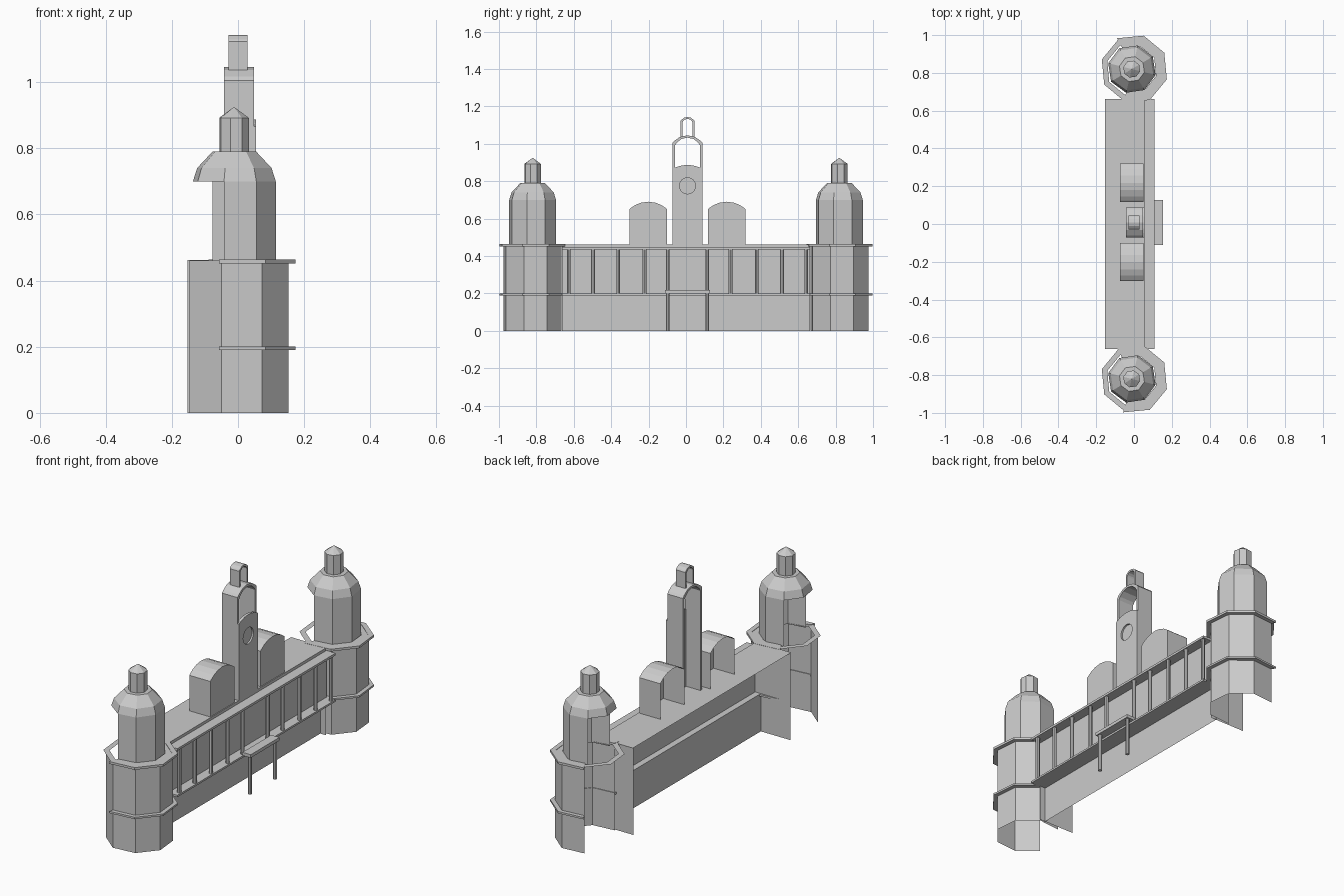
import bpy, bmesh
from math import sin, cos, radians, pi

if "Cube" in bpy.data.objects:
    bpy.data.objects.remove(bpy.data.objects["Cube"])


def finish(name, bm):
    me = bpy.data.meshes.new(name)
    bm.to_mesh(me)
    bm.free()
    ob = bpy.data.objects.new(name, me)
    bpy.context.collection.objects.link(ob)
    return ob


def lathe(name, prof, cy, steps=8, start=-107, cx=-0.003, closed=False):
    """Turn an (r, z) profile through a number of 45 degree flat sides."""
    bm = bmesh.new()
    full = steps == 8
    cols = []
    for i in range(steps if full else steps + 1):
        a = radians(start + 45 * i)
        cols.append([bm.verts.new((cx + r * cos(a), cy + r * sin(a), z)) for r, z in prof])
    m = len(prof)
    for i in range(steps):
        a, b = cols[i], cols[(i + 1) % len(cols)]
        for j in range(m if closed else m - 1):
            k = (j + 1) % m
            bm.faces.new((a[j], b[j], b[k], a[k]))
    if closed and not full:
        bm.faces.new(cols[0])
        bm.faces.new(cols[-1][::-1])
    bmesh.ops.remove_doubles(bm, verts=bm.verts, dist=1e-5)
    return finish(name, bm)


def extrude_x(name, pts, x0, x1, back=True, floor=True):
    """Extrude a (y, z) outline along x, optionally leaving back and floor open."""
    bm = bmesh.new()
    a = [bm.verts.new((x0, y, z)) for y, z in pts]
    b = [bm.verts.new((x1, y, z)) for y, z in pts]
    n = len(pts)
    for i in range(n if floor else n - 1):
        j = (i + 1) % n
        bm.faces.new((a[i], a[j], b[j], b[i]))
    bm.faces.new(b)
    if back:
        bm.faces.new(a[::-1])
    if back and floor:
        bmesh.ops.recalc_face_normals(bm, faces=bm.faces)
    return finish(name, bm)


def box(name, x0, x1, y0, y1, z0, z1):
    return extrude_x(name, [(y0, z0), (y1, z0), (y1, z1), (y0, z1)], x0, x1)


def sheet(name, pts):
    bm = bmesh.new()
    bm.faces.new([bm.verts.new(p) for p in pts])
    return finish(name, bm)


def arch(c, w, z0, zs, zt, n=8):
    """Outline from right foot over a rounded top to left foot."""
    r = (w * w + (zt - zs) ** 2) / (2 * (zt - zs))
    pts = [(c + w, z0)]
    for i in range(n + 1):
        y = w * cos(pi * i / n)
        pts.append((c + y, zt - r + (r * r - y * y) ** 0.5))
    return pts + [(c - w, z0)]


def post(name, x, y, z0, z1, r=0.01):
    bm = bmesh.new()
    ret = bmesh.ops.create_cone(bm, cap_ends=True, segments=8, radius1=r, radius2=r, depth=z1 - z0)
    bmesh.ops.translate(bm, verts=ret["verts"], vec=(x, y, (z0 + z1) / 2))
    return finish(name, bm)


# corner towers: open-backed drums, rims, domes and cupolas
for s in (-1, 1):
    cy = 0.82 * s
    n, a0 = (6, -152) if s < 0 else (5, -107)
    lathe("tower_drum", [(0.162, 0), (0.162, 0.46)], cy, n, a0)
    for z0, z1 in ((0.19, 0.2), (0.451, 0.463)):
        lathe("tower_rim", [(0.158, z0), (0.185, z0), (0.185, z1), (0.158, z1)], cy, 5, closed=True)
    lathe("tower_terrace", [(0.16, 0.461), (0.125, 0.461)], cy, 5)
    lathe("tower_back_terrace", [(0.175, 0.461), (0.145, 0.461)], cy, 3, 118)
    lathe("tower_upper_drum", [(0.129, 0.455), (0.129, 0.7)], cy, 5, -104, -0.011)
    lathe("tower_dome", [(0.129, 0.7), (0.116, 0.74), (0.068, 0.79), (0.04, 0.79)], cy, 8, -104, -0.011)
    lathe("tower_cupola", [(0.046, 0.79), (0.046, 0.892), (0.0, 0.925)], cy, 8, -104, -0.012)
    # end wall of the main range
    ye = 0.657 * s
    sheet("end_wall", [(-0.153, ye, 0), (0.055, ye, 0), (0.055, ye, 0.462), (-0.153, ye, 0.462)])

# main range: roof, recessed lower wall, gallery wall, ledge and cornice
L = 0.662
sheet("roof", [(-0.153, -L, 0.462), (0.055, -L, 0.462), (0.055, L, 0.462), (-0.153, L, 0.462)])
sheet("lower_wall", [(0.022, -L, 0), (0.022, L, 0), (0.022, L, 0.195), (0.022, -L, 0.195)])
sheet("upper_wall", [(0.055, -L, 0.195), (0.055, L, 0.195), (0.055, L, 0.462), (0.055, -L, 0.462)])
box("ledge", 0.022, 0.108, -L, L, 0.19, 0.2)
box("cornice", 0.055, 0.108, -L, L, 0.435, 0.447)

# gallery posts and entrance porch
C = 0.008
for s in (-1, 1):
    for d in (0.105, 0.23, 0.37, 0.505, 0.635):
        post("gallery_post", 0.095, C + s * d, 0.2, 0.435)
    post("porch_post", 0.138, C + s * 0.105, 0, 0.2)
box("porch_roof", 0.105, 0.153, C - 0.12, C + 0.12, 0.2, 0.217)

# vaulted gables, open at the back
for s in (-1, 1):
    extrude_x("gable", arch(C + s * 0.21, 0.101, 0.462, 0.65, 0.69), -0.073, 0.05, back=False, floor=False)

# clock tower: face slab with sunken dial and two stacked open arches
slab = extrude_x("clock_face_slab", arch(C, 0.08, 0.462, 0.865, 0.887), 0.04, 0.055)
circle = [(C + 0.043 * cos(2 * pi * i / 24), 0.775 + 0.043 * sin(2 * pi * i / 24)) for i in range(24)]
cutter = extrude_x("dial_cutter", circle, 0.046, 0.07)
cutter.hide_render = True
mod = slab.modifiers.new("dial", "BOOLEAN")
mod.operation = "DIFFERENCE"
mod.object = cutter
extrude_x("belfry_arch", arch(C, 0.08, 0.462, 1.005, 1.045, 6)
          + arch(C, 0.067, 0.462, 0.99, 1.033, 6)[::-1], -0.043, 0.048)
extrude_x("lantern_arch", arch(C, 0.037, 1.035, 1.122, 1.143, 6)
          + arch(C, 0.027, 1.035, 1.113, 1.133, 6)[::-1], -0.028, 0.028)
